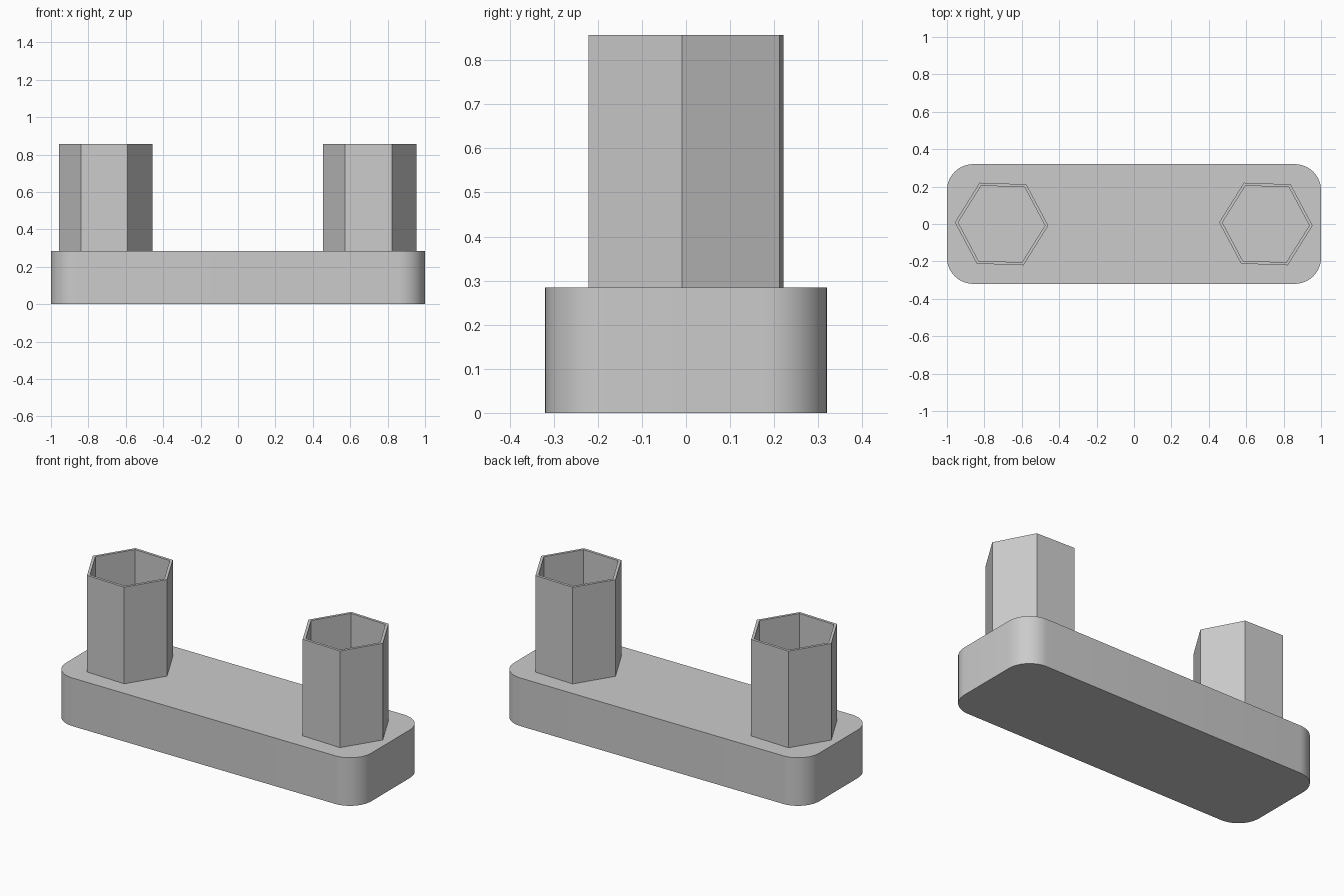
import bpy, bmesh
from math import cos, sin, pi, radians

if "Cube" in bpy.data.objects:
    bpy.data.objects.remove(bpy.data.objects["Cube"])

GREY = (0.6, 0.6, 0.6, 1)
grey = bpy.data.materials.new("light grey")
grey.use_nodes = True
grey.diffuse_color = GREY
grey.node_tree.nodes["Principled BSDF"].inputs["Base Color"].default_value = GREY

PLATE_TOP, TUBE_TOP = 0.285, 0.857


def ring(bm, points, z):
    return [bm.verts.new((x, y, z)) for x, y in points]


def bridge(bm, a, b):
    n = len(a)
    for i in range(n):
        j = (i + 1) % n
        bm.faces.new((a[i], a[j], b[j], b[i]))


def finish(bm, name, location=(0, 0, 0)):
    bmesh.ops.recalc_face_normals(bm, faces=bm.faces)
    mesh = bpy.data.meshes.new(name)
    bm.to_mesh(mesh)
    bm.free()
    mesh.materials.append(grey)
    obj = bpy.data.objects.new(name, mesh)
    obj.location = location
    bpy.context.collection.objects.link(obj)
    return obj


def hexagon(radius):
    # The tubes are turned very slightly clockwise
    return [(radius * cos(a), radius * sin(a))
            for a in (radians(60 * i - 2) for i in range(6))]


# Base plate: rounded rectangle, extruded
def base_plate(half_x, half_y, radius, steps=12):
    outline = []
    for corner, (sx, sy) in enumerate([(1, 1), (-1, 1), (-1, -1), (1, -1)]):
        for i in range(steps + 1):
            a = (corner + i / steps) * pi / 2
            outline.append((sx * (half_x - radius) + radius * cos(a),
                            sy * (half_y - radius) + radius * sin(a)))
    bm = bmesh.new()
    low, high = ring(bm, outline, 0), ring(bm, outline, PLATE_TOP)
    bridge(bm, low, high)
    bm.faces.new(low)
    bm.faces.new(high)
    return finish(bm, "base_plate")


# Thin-walled hexagonal tube, open at the top
def hex_tube(name, x):
    bm = bmesh.new()
    outer, inner = hexagon(0.25), hexagon(0.232)
    rings = [ring(bm, outer, PLATE_TOP), ring(bm, outer, TUBE_TOP),
             ring(bm, inner, TUBE_TOP), ring(bm, inner, PLATE_TOP)]
    for i in range(4):
        bridge(bm, rings[i], rings[(i + 1) % 4])
    return finish(bm, name, (x, 0, 0))


plate = base_plate(1, 0.32, 0.14)
hex_tube("right_hex_tube", -0.708)
hex_tube("left_hex_tube", 0.705)

# Smooth the rounded plate corners, keeping the rims sharp
bpy.ops.object.select_all(action="DESELECT")
plate.select_set(True)
bpy.context.view_layer.objects.active = plate
bpy.ops.object.shade_smooth_by_angle(angle=radians(30))
